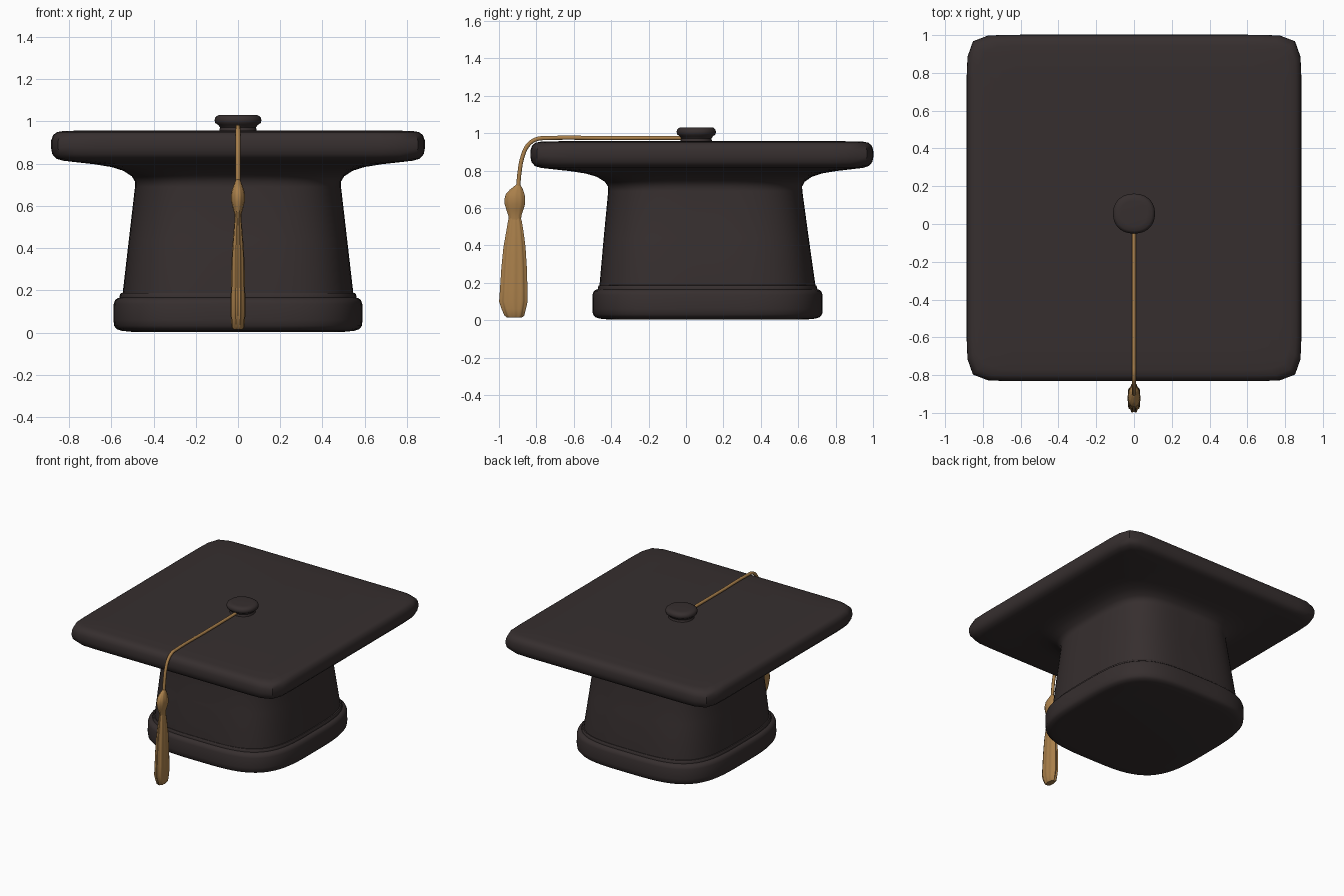
import bpy, math

def material(name, rgb):
    m = bpy.data.materials.new(name)
    m.diffuse_color = (*rgb, 1)
    return m

cloth = material("dark cloth", (0.037, 0.028, 0.028))
gold = material("gold thread", (0.40, 0.215, 0.07))

def loft(name, rings, mat, seg=96, ridge=0.0, ridges=10):
    """Skin closed superellipse rings: (half x, half y, centre y, z, exponent)."""
    verts, faces = [], []
    for a, b, cy, z, n in rings:
        for i in range(seg):
            t = 2 * math.pi * i / seg
            c, s = math.cos(t), math.sin(t)
            r = (abs(c) ** n + abs(s) ** n) ** (-1 / n)
            r *= 1 + ridge * math.cos(ridges * t)
            verts.append((a * r * c, cy + b * r * s, z))
    for k in range(len(rings) - 1):
        for i in range(seg):
            j = (i + 1) % seg
            faces.append((k * seg + i, k * seg + j, (k + 1) * seg + j, (k + 1) * seg + i))
    faces.append(tuple(reversed(range(seg))))
    faces.append(tuple(range((len(rings) - 1) * seg, len(rings) * seg)))
    me = bpy.data.meshes.new(name)
    me.from_pydata(verts, [], faces)
    me.materials.append(mat)
    ob = bpy.data.objects.new(name, me)
    bpy.context.collection.objects.link(ob)
    bpy.ops.object.select_all(action='DESELECT')
    ob.select_set(True)
    bpy.context.view_layer.objects.active = ob
    bpy.ops.object.shade_smooth_by_angle(angle=math.radians(45))
    return ob

# Crown flaring smoothly into the square board
crown = [(0.547, 0.12, 0.115, 3.6), (0.547, 0.18, 0.115, 3.6), (0.517, 0.44, 0.108, 3.6),
         (0.488, 0.69, 0.103, 3.6), (0.488, 0.715, 0.102, 3.7), (0.503, 0.74, 0.10, 3.9),
         (0.545, 0.767, 0.098, 4.4), (0.60, 0.784, 0.094, 5.2), (0.68, 0.797, 0.09, 7),
         (0.77, 0.807, 0.086, 11), (0.83, 0.814, 0.085, 16), (0.862, 0.824, 0.085, 18),
         (0.88, 0.845, 0.085, 18), (0.886, 0.875, 0.085, 18), (0.885, 0.91, 0.085, 18),
         (0.876, 0.935, 0.085, 18), (0.858, 0.949, 0.085, 18), (0.825, 0.955, 0.085, 18),
         (0.70, 0.957, 0.085, 18)]
loft("crown_and_board", [(a, a + 0.031, cy, z, n) for a, z, cy, n in crown], cloth)

# Head band with stepped upper lip
band = [(0.50, 0.003), (0.55, 0.008), (0.575, 0.016), (0.587, 0.032), (0.59, 0.06),
        (0.589, 0.135), (0.583, 0.152), (0.572, 0.162), (0.561, 0.165),
        (0.56, 0.178), (0.555, 0.186), (0.535, 0.188)]
loft("head_band", [(a, a + 0.026, 0.115, z, 3.6) for a, z in band], cloth)

# Button on top
button = [(0.092, 0.945), (0.088, 0.96), (0.085, 0.972), (0.095, 0.984), (0.108, 0.993),
          (0.111, 1.007), (0.107, 1.02), (0.095, 1.029), (0.07, 1.031)]
loft("button", [(r, r * 0.95, 0.055, z, 2.2) for r, z in button], cloth, 48)

# Cord lying over the board and hanging off the front edge
path = [(-0.01, 0.974), (-0.40, 0.973), (-0.74, 0.973), (-0.80, 0.967), (-0.845, 0.935),
        (-0.875, 0.87), (-0.89, 0.79), (-0.898, 0.70)]
cu = bpy.data.curves.new("tassel_cord", 'CURVE')
cu.dimensions = '3D'
cu.bevel_depth = 0.0115
cu.bevel_resolution = 3
cu.use_fill_caps = True
sp = cu.splines.new('BEZIER')
sp.bezier_points.add(len(path) - 1)
for p, (y, z) in zip(sp.bezier_points, path):
    p.co = (0, y, z)
    p.handle_left_type = p.handle_right_type = 'AUTO'
cu.materials.append(gold)
bpy.context.collection.objects.link(bpy.data.objects.new("tassel_cord", cu))

# Tassel knot: (half x, half y, centre y, z)
knot = [(0.015, 0.03, -0.914, 0.52), (0.016, 0.036, -0.915, 0.56), (0.024, 0.046, -0.915, 0.59),
        (0.031, 0.055, -0.915, 0.62), (0.032, 0.056, -0.915, 0.65), (0.028, 0.05, -0.913, 0.675),
        (0.02, 0.036, -0.907, 0.697), (0.013, 0.02, -0.90, 0.715), (0.008, 0.01, -0.898, 0.725)]
loft("tassel_knot", [(*k, 2) for k in knot], gold, 40, 0.03)

# Tassel skirt of pleated threads
skirt = [(0.022, 0.04, -0.918, 0.014), (0.029, 0.052, -0.918, 0.025), (0.032, 0.064, -0.921, 0.06),
         (0.034, 0.075, -0.923, 0.10), (0.033, 0.072, -0.921, 0.17), (0.031, 0.067, -0.919, 0.28),
         (0.027, 0.058, -0.917, 0.39), (0.021, 0.046, -0.915, 0.47), (0.016, 0.036, -0.915, 0.53),
         (0.014, 0.03, -0.915, 0.55)]
loft("tassel_skirt", [(*k, 2.3) for k in skirt], gold, 60, 0.05)
